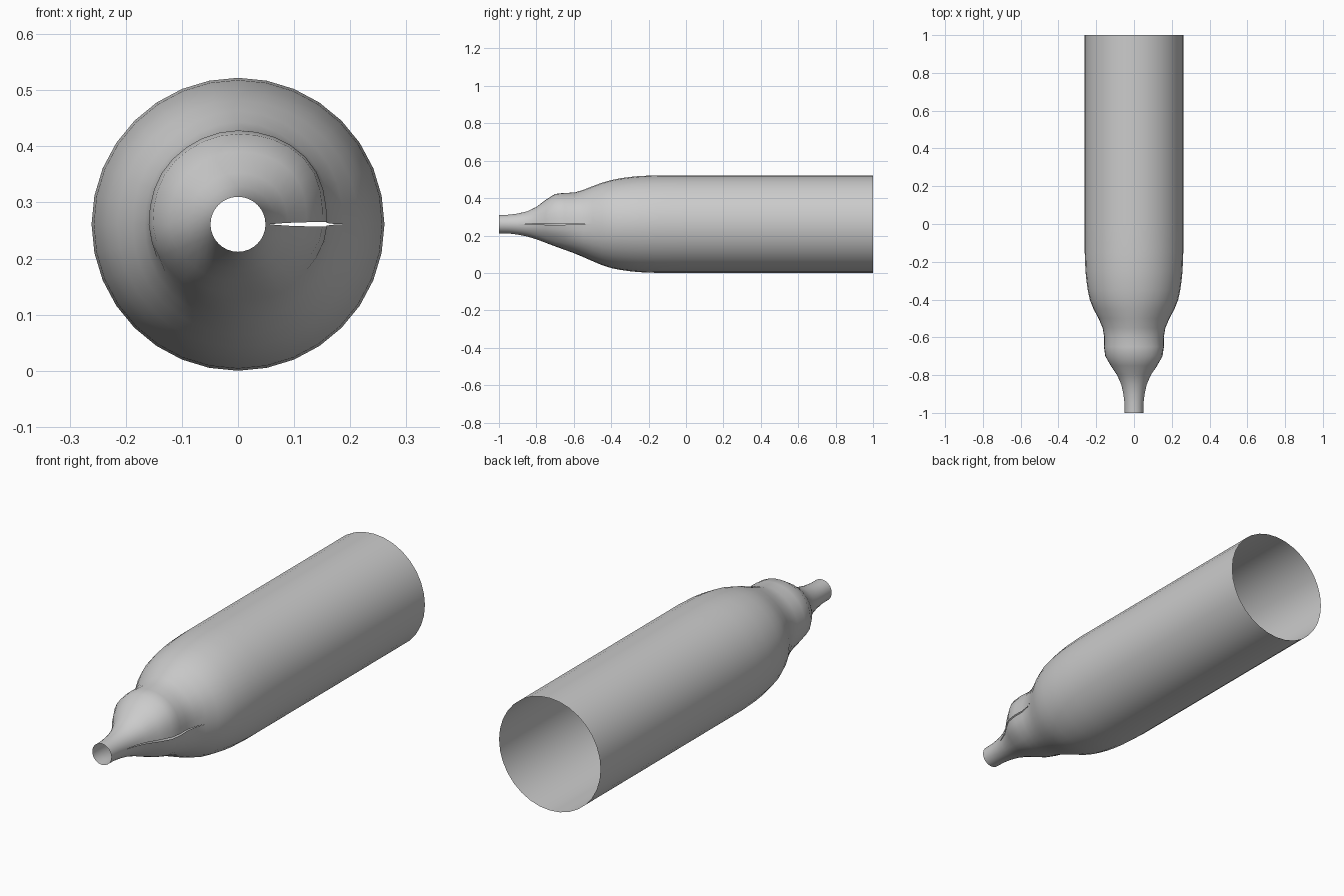
import bpy, bmesh, math

if "Cube" in bpy.data.objects:
    bpy.data.objects.remove(bpy.data.objects["Cube"])

N, R = 32, 0.261
# smooth neck-to-barrel profile: (y, radius)
PROFILE = [(-1, .049), (-.95, .05), (-.9, .056), (-.85, .066), (-.8, .081), (-.75, .1),
           (-.7, .119), (-.65, .137), (-.6, .155), (-.55, .176), (-.5, .198), (-.45, .219),
           (-.4, .235), (-.35, .245), (-.3, .252), (-.25, .257), (-.15, .261), (0, .261),
           (.5, .261), (1, .261)]
# height of the shoulder bulge every 45 degrees, starting at +x, then upwards
BULGE = [.032, .047, .042, .04, .033, .012, 0, .012, .032]
DIP = [.012, .004, -.005, .006, .012, .006, 0, .003, .012]


def around(table, t):
    i = min(int(t * 8), 7)
    f = t * 8 - i
    f = f * f * (3 - 2 * f)
    return table[i] * (1 - f) + table[i + 1] * f


def gauss(y, centre, width):
    return math.exp(-((y - centre) / width) ** 2)


bm = bmesh.new()
rows = []
for y, r in PROFILE:
    row = []
    for k in range(N + 1):
        t = k / N
        a = t * 2 * math.pi
        rr = r
        if y < -.3:
            rr += around(BULGE, t) * gauss(y, -.7, .085) - around(DIP, t) * gauss(y, -.53, .08)
        # seam opens into a thin slit on the +x side
        gap = 0
        if k in (0, N) and -.88 < y < -.52:
            gap = .004 * math.sin(math.pi * (y + .88) / .36) * (1 if k == 0 else -1)
        row.append(bm.verts.new((rr * math.cos(a), y, R + rr * math.sin(a) + gap)))
    rows.append(row)
for lo, hi in zip(rows, rows[1:]):
    for k in range(N):
        bm.faces.new((lo[k], hi[k], hi[k + 1], lo[k + 1]))

# weld the seam everywhere except the slit
bmesh.ops.remove_doubles(bm, verts=bm.verts[:], dist=1e-4)
bmesh.ops.recalc_face_normals(bm, faces=bm.faces[:])
# make normals point outwards
f = max(bm.faces, key=lambda q: q.calc_center_median().z)
if f.normal.z < 0:
    bmesh.ops.reverse_faces(bm, faces=bm.faces[:])
for f in bm.faces:
    f.smooth = True
mesh = bpy.data.meshes.new("tapered_tube")
bm.to_mesh(mesh)
bm.free()
obj = bpy.data.objects.new("tapered_tube", mesh)
bpy.context.collection.objects.link(obj)
